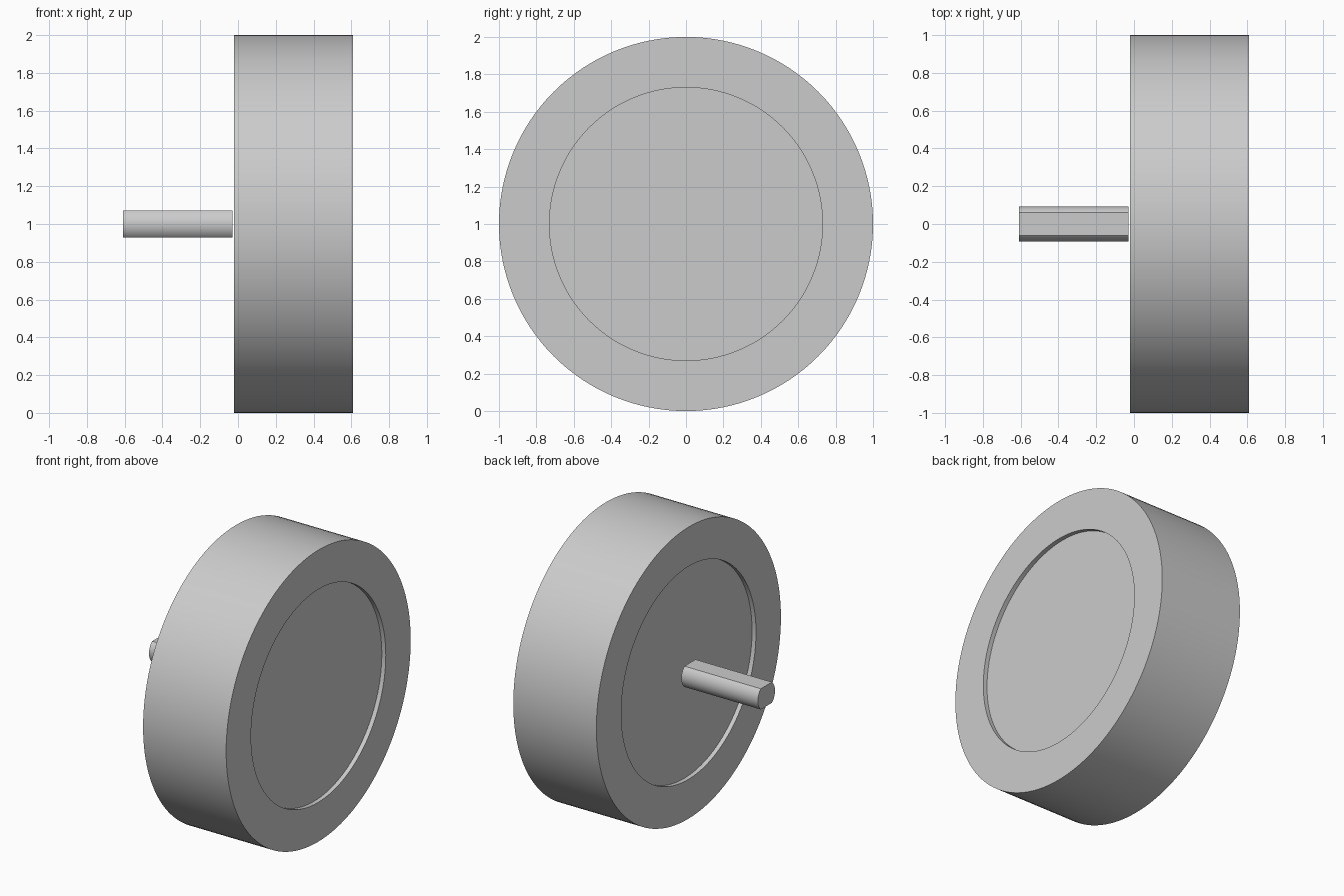
import bpy
import bmesh
import math
from mathutils import Matrix, Vector

default = bpy.data.objects.get("Cube")
if default:
    bpy.data.objects.remove(default, do_unlink=True)

# One plain grey for the whole assembly
grey = bpy.data.materials.new("light grey")
grey.use_nodes = True
colour = (0.6, 0.6, 0.6, 1)
grey.diffuse_color = colour
grey.node_tree.nodes["Principled BSDF"].inputs["Base Color"].default_value = colour

AXLE_Z = 1.0


def finish(bm, name):
    """Turn a bmesh into a smooth-shaded object with sharp rims."""
    bmesh.ops.recalc_face_normals(bm, faces=bm.faces[:])
    mesh = bpy.data.meshes.new(name)
    bm.to_mesh(mesh)
    bm.free()
    mesh.materials.append(grey)
    obj = bpy.data.objects.new(name, mesh)
    bpy.context.collection.objects.link(obj)
    obj.location.z = AXLE_Z
    bpy.ops.object.select_all(action="DESELECT")
    obj.select_set(True)
    bpy.context.view_layer.objects.active = obj
    bpy.ops.object.shade_smooth_by_angle(angle=math.radians(30))
    return obj


def build_wheel(x0, x1, radius, recess_radius, recess, segments=128):
    """Solid wheel along x with a shallow round recess in each side."""
    bm = bmesh.new()
    turn = Matrix.Translation(((x0 + x1) / 2, 0, 0)) @ Matrix.Rotation(math.pi / 2, 4, "Y")
    bmesh.ops.create_cone(bm, cap_ends=True, segments=segments, radius1=radius,
                          radius2=radius, depth=x1 - x0, matrix=turn)
    bm.normal_update()
    for cap in [f for f in bm.faces if len(f.verts) > 4]:
        side = math.copysign(1, cap.normal.x)
        # Rim ring, then the straight recess wall
        for scale, shift in ((recess_radius / radius, 0), (1, -side * recess)):
            ring = bmesh.ops.extrude_discrete_faces(bm, faces=[cap])
            cap = ring["faces"][0]
            for v in cap.verts:
                v.co = Vector((v.co.x + shift, v.co.y * scale, v.co.z * scale))
    return finish(bm, "wheel")


def build_shaft(x0, x1, radius, half_height, arc_steps=16):
    """Round shaft along x with flats on the top and bottom."""
    bm = bmesh.new()
    limit = math.asin(half_height / radius)
    outline = []
    for start in (0, math.pi):
        for i in range(arc_steps + 1):
            a = start - limit + 2 * limit * i / arc_steps
            outline.append(bm.verts.new((x0, radius * math.cos(a), radius * math.sin(a))))
    end = bm.faces.new(outline)
    new = bmesh.ops.extrude_face_region(bm, geom=[end], use_keep_orig=True)["geom"]
    verts = [g for g in new if isinstance(g, bmesh.types.BMVert)]
    bmesh.ops.translate(bm, verts=verts, vec=(x1 - x0, 0, 0))
    return finish(bm, "drive_shaft")


build_wheel(-0.02, 0.61, 1.0, 0.73, 0.03)
build_shaft(-0.61, -0.03, 0.093, 0.071)
